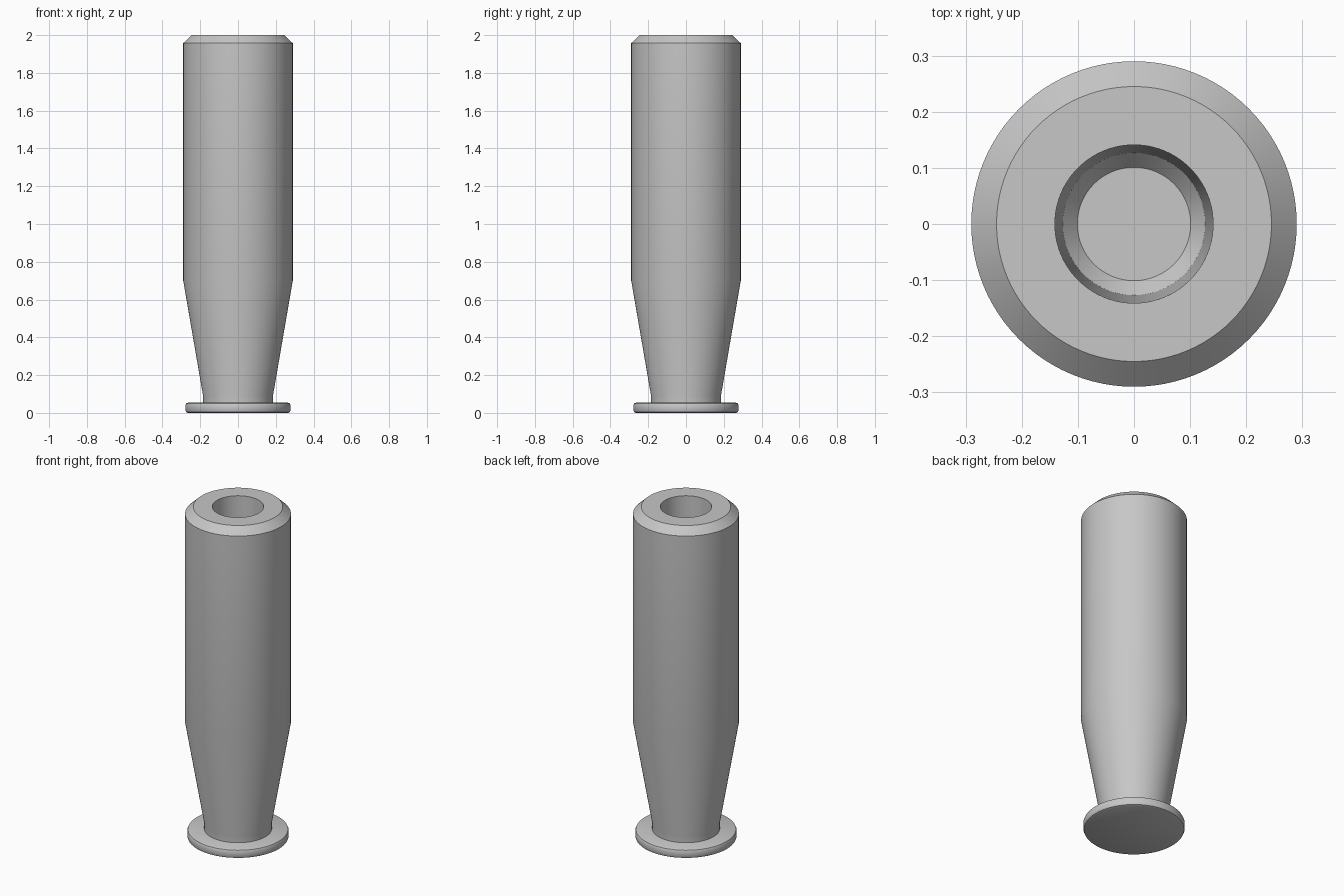
import bpy
import math

cube = bpy.data.objects.get("Cube")
if cube:
    bpy.data.objects.remove(cube, do_unlink=True)

SIDES = 96

grey = bpy.data.materials.new("plain_grey")
grey.use_nodes = True
colour = (0.57, 0.57, 0.57, 1.0)
grey.diffuse_color = colour
grey.node_tree.nodes["Principled BSDF"].inputs["Base Color"].default_value = colour


def lathe(name, profile):
    """Turn a (radius, height) profile about z; both ends are closed by flat discs."""
    verts, faces = [], []
    for r, z in profile:
        for i in range(SIDES):
            a = math.tau * i / SIDES
            verts.append((r * math.cos(a), r * math.sin(a), z))
    for k in range(len(profile) - 1):
        for i in range(SIDES):
            j = (i + 1) % SIDES
            low, high = k * SIDES, (k + 1) * SIDES
            faces.append((low + i, low + j, high + j, high + i))
    last = (len(profile) - 1) * SIDES
    faces.append(tuple(reversed(range(SIDES))))
    faces.append(tuple(last + i for i in range(SIDES)))
    mesh = bpy.data.meshes.new(name)
    mesh.from_pydata(verts, [], faces)
    mesh.materials.append(grey)
    obj = bpy.data.objects.new(name, mesh)
    bpy.context.collection.objects.link(obj)
    bpy.ops.object.select_all(action="DESELECT")
    obj.select_set(True)
    bpy.context.view_layer.objects.active = obj
    bpy.ops.object.shade_smooth_by_angle(angle=math.radians(25))
    return obj


# Base flange with softened rims
lathe("base_flange", [(0.265, 0), (0.274, 0.004), (0.278, 0.013),
                      (0.278, 0.041), (0.274, 0.05), (0.265, 0.054)])

# Neck, flared shoulder, barrel, chamfered rim and tapered blind bore
lathe("hollow_body", [(0.185, 0.045), (0.185, 0.09), (0.29, 0.70), (0.29, 1.957),
                      (0.245, 2.0), (0.141, 2.0), (0.127, 0.75), (0.101, 0.72)])
